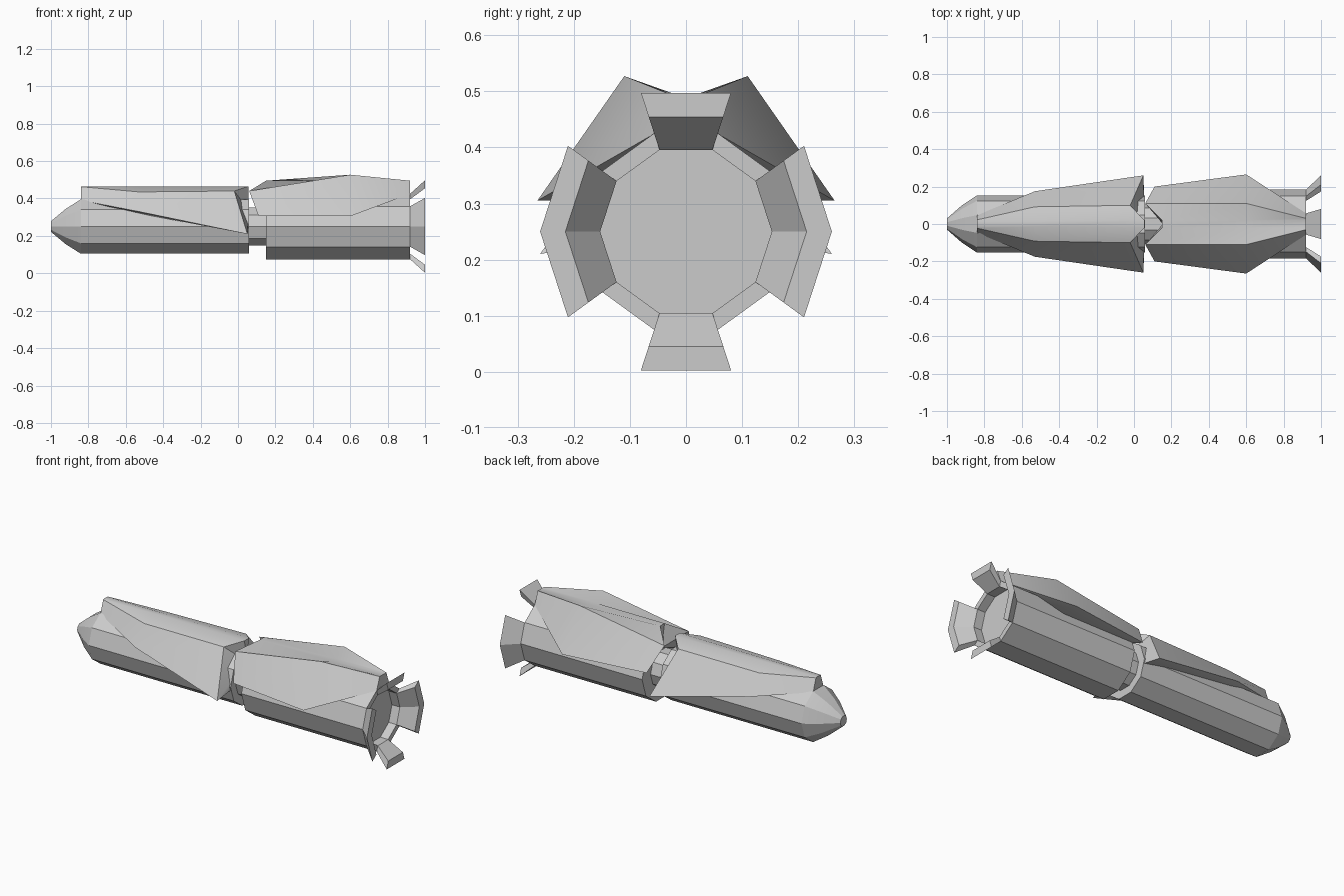
import bpy, bmesh
from math import sin, cos, pi, radians

if "Cube" in bpy.data.objects:
    bpy.data.objects.remove(bpy.data.objects["Cube"])

SIDES, ZC = 10, 0.25


def ring_point(x, r, k):
    a = 2 * pi * k / SIDES
    return (x, r * cos(a), ZC + r * sin(a))


def finish(name, bm):
    bmesh.ops.remove_doubles(bm, verts=bm.verts, dist=1e-5)
    bmesh.ops.recalc_face_normals(bm, faces=bm.faces)
    me = bpy.data.meshes.new(name)
    bm.to_mesh(me)
    bm.free()
    ob = bpy.data.objects.new(name, me)
    bpy.context.collection.objects.link(ob)
    bpy.ops.object.select_all(action='DESELECT')
    ob.select_set(True)
    bpy.context.view_layer.objects.active = ob
    bpy.ops.object.shade_smooth_by_angle(angle=radians(25))
    return ob


def lathe(name, profile):
    """Ten-sided solid about the x axis from (x, radius) pairs, capped at both ends."""
    bm = bmesh.new()
    rings = [[bm.verts.new(ring_point(x, r, k)) for k in range(SIDES)] for x, r in profile]
    for a, b in zip(rings, rings[1:]):
        for k in range(SIDES):
            j = (k + 1) % SIDES
            bm.faces.new((a[k], a[j], b[j], b[k]))
    bm.faces.new(rings[0])
    bm.faces.new(rings[-1])
    return finish(name, bm)


def armour(name, sections):
    """Mirrored loft through half sections: crest, shoulder, wing edge, root, keel."""
    bm = bmesh.new()
    loops = []
    for half in sections:
        keel = half[-1]
        side = half[:-1]
        pts = side + [keel] + [(x, -y, z) for x, y, z in reversed(side)]
        loops.append([bm.verts.new(p) for p in pts])
    n = len(loops[0])
    for a, b in zip(loops, loops[1:]):
        for i in range(n):
            j = (i + 1) % n
            bm.faces.new((a[i], a[j], b[j], b[i]))
    # end faces fan out from the keel point
    for lp in (loops[0], loops[-1]):
        k = n // 2
        for i in range(1, n - 1):
            bm.faces.new((lp[k], lp[(k + i) % n], lp[(k + i + 1) % n]))
    return finish(name, bm)


def nozzle_petal(name, first, count):
    """Flared plate covering some of the ten sectors at the stern."""
    profile = [(0.92, 0.153), (1.0, 0.215), (1.0, 0.26), (0.92, 0.184)]
    bm = bmesh.new()
    cols = [[bm.verts.new(ring_point(x, r, k)) for x, r in profile]
            for k in range(first, first + count + 1)]
    for a, b in zip(cols, cols[1:]):
        for i in range(4):
            j = (i + 1) % 4
            bm.faces.new((a[i], a[j], b[j], b[i]))
    bm.faces.new(cols[0])
    bm.faces.new(cols[-1])
    return finish(name, bm)


# Hull: nose section, narrow neck, engine section with recessed stern
lathe("front_hull", [(-1.0, 0.03), (-0.92, 0.10), (-0.84, 0.153), (0.06, 0.153)])
lathe("neck", [(0.04, 0.107), (0.17, 0.107)])
lathe("rear_hull", [(0.15, 0.184), (0.92, 0.184), (0.92, 0.153), (0.87, 0.153)])

# Front armour with swept side wings
armour("front_armour", [
    [(-0.84, 0.014, 0.465), (-0.84, 0.022, 0.463), (-0.84, 0.047, 0.39),
     (-0.84, 0.035, 0.38), (-0.84, 0, 0.36)],
    [(-0.53, 0.015, 0.465), (-0.53, 0.092, 0.435), (-0.53, 0.175, 0.33),
     (-0.53, 0.12, 0.32), (-0.53, 0, 0.33)],
    [(0.055, 0.02, 0.465), (-0.02, 0.10, 0.44), (0.05, 0.26, 0.21),
     (0.055, 0.14, 0.23), (0.055, 0, 0.34)],
])

# Rear armour: twin raised shoulders around a flat spine
armour("rear_armour", [
    [(0.15, 0.02, 0.495), (0.06, 0.11, 0.44), (0.11, 0.20, 0.305),
     (0.155, 0.15, 0.305), (0.155, 0, 0.36)],
    [(0.60, 0.02, 0.495), (0.60, 0.11, 0.527), (0.60, 0.265, 0.305),
     (0.60, 0.15, 0.305), (0.60, 0, 0.36)],
    [(0.92, 0.02, 0.495), (0.92, 0.03, 0.495), (0.92, 0.057, 0.424),
     (0.91, 0.04, 0.41), (0.91, 0, 0.41)],
])

# Engine petals: single sectors above and below, double sectors at the sides
nozzle_petal("top_nozzle_petal", 2, 1)
nozzle_petal("bottom_nozzle_petal", 7, 1)
nozzle_petal("right_nozzle_petal", -1, 2)
nozzle_petal("left_nozzle_petal", 4, 2)
